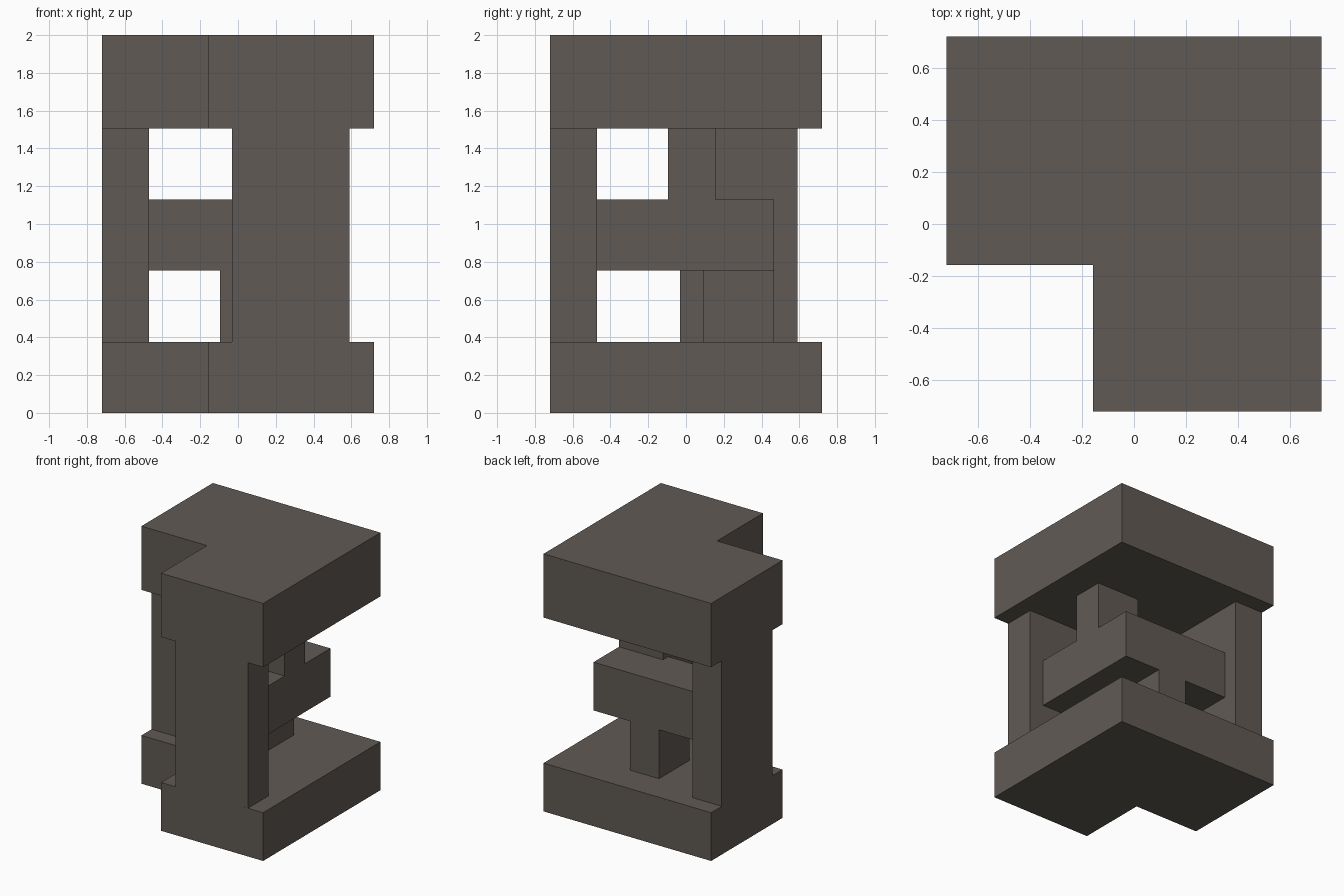
import bpy, bmesh

if "Cube" in bpy.data.objects:
    bpy.data.objects.remove(bpy.data.objects["Cube"])

stone = bpy.data.materials.new("warm dark grey")
stone.diffuse_color = (0.118, 0.102, 0.088, 1.0)
stone.use_nodes = True
stone.node_tree.nodes["Principled BSDF"].inputs["Base Color"].default_value = stone.diffuse_color


def prism(name, outline, z0, z1):
    """Extrude a flat outline (counter-clockwise) from z0 up to z1."""
    bm = bmesh.new()
    base = bm.faces.new([bm.verts.new((x, y, z0)) for x, y in outline])
    top = bmesh.ops.extrude_face_region(bm, geom=[base], use_keep_orig=True)["geom"]
    for v in top:
        if isinstance(v, bmesh.types.BMVert):
            v.co.z = z1
    bmesh.ops.recalc_face_normals(bm, faces=bm.faces)
    mesh = bpy.data.meshes.new(name)
    bm.to_mesh(mesh)
    bm.free()
    mesh.materials.append(stone)
    obj = bpy.data.objects.new(name, mesh)
    bpy.context.collection.objects.link(obj)
    return obj


def rect(x0, x1, y0, y1):
    return [(x0, y0), (x1, y0), (x1, y1), (x0, y1)]


def ell(low, inner, high):
    """Square from low to high, with its front left corner cut out at inner."""
    return [(inner, low), (high, low), (high, high),
            (low, high), (low, inner), (inner, inner)]


H, IN = 0.72, -0.47          # outer half width, inner side of the pillars
Z1, Z2, Z3, Z4 = 0.375, 0.755, 1.13, 1.505   # storey heights

# L-shaped base and roof
prism("base_slab", ell(-H, -0.157, H), 0, Z1)
prism("roof_slab", ell(-H, -0.157, H), Z4, 2.0)

# Outer pillars, flush with the ends of the two wings
prism("front_pillar", rect(-0.032, 0.59, -H, IN), Z1, Z4)
prism("left_pillar", rect(-H, IN, -0.032, 0.59), Z1, Z4)

# Middle L-shaped beam joining both pillars
prism("middle_beam", ell(IN, 0.09, 0.467), Z2, Z3)

# Short posts carrying the beam from below and the roof above
prism("lower_post", rect(-0.095, 0.155, 0.09, 0.467), Z1, Z2)
prism("upper_post", rect(0.09, 0.467, -0.095, 0.155), Z3, Z4)
